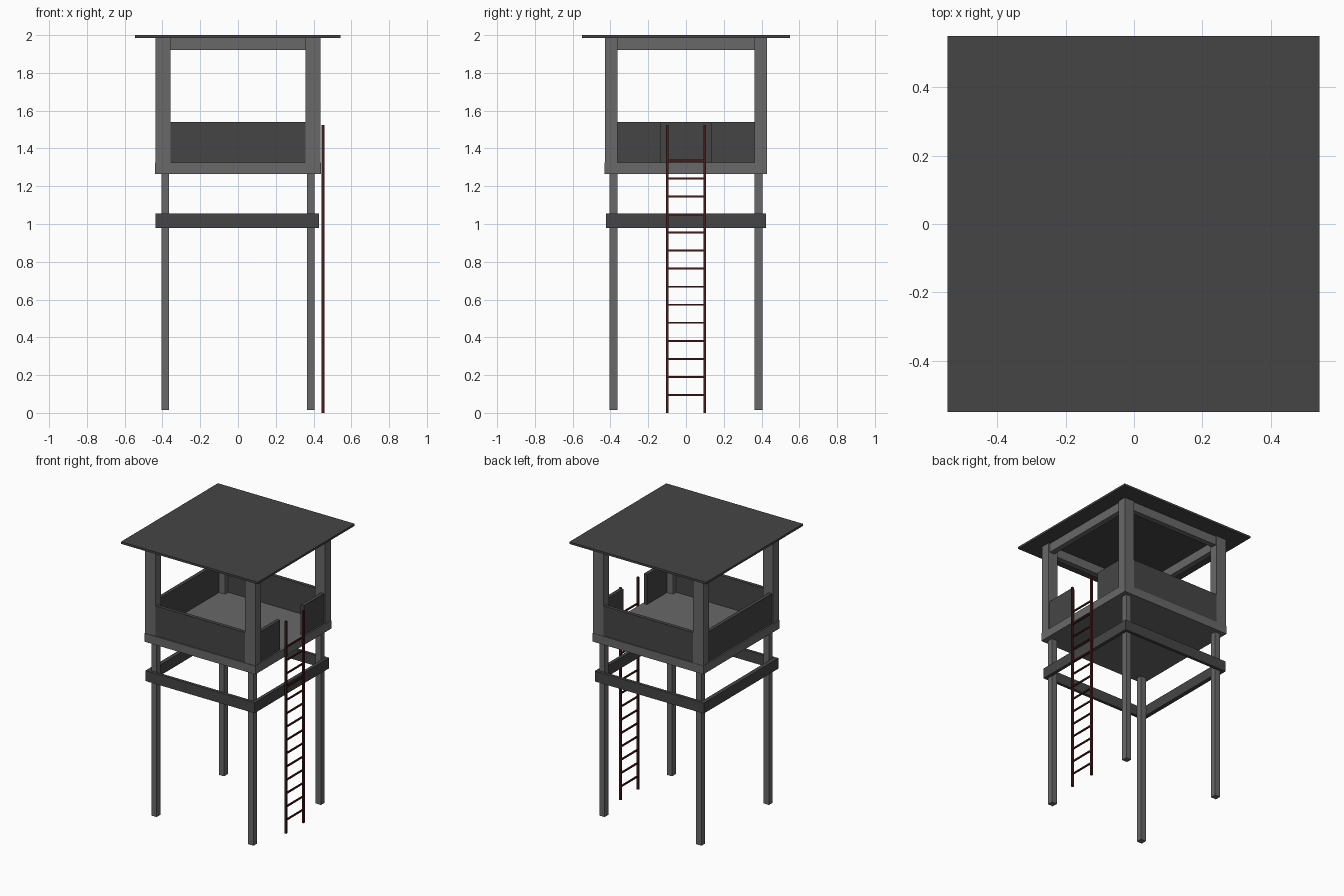
import bpy

if "Cube" in bpy.data.objects:
    bpy.data.objects.remove(bpy.data.objects["Cube"])


def material(name, rgb):
    m = bpy.data.materials.new(name)
    m.diffuse_color = (*rgb, 1)
    m.use_nodes = True
    m.node_tree.nodes["Principled BSDF"].inputs["Base Color"].default_value = m.diffuse_color
    return m


DARK = material("dark_grey", (0.06, 0.06, 0.06))
MID = material("mid_grey", (0.14, 0.14, 0.14))
RED = material("dark_red", (0.06, 0.012, 0.012))


def box(name, x, y, z, mat):
    """Box from (min, max) ranges on each axis."""
    bpy.ops.mesh.primitive_cube_add(size=1, location=[sum(r) / 2 for r in (x, y, z)])
    o = bpy.context.object
    o.name = name
    o.scale = [r[1] - r[0] for r in (x, y, z)]
    bpy.ops.object.transform_apply(location=False, rotation=False, scale=True)
    o.data.materials.append(mat)
    return o


def span(s, inner, outer):
    """Range from inner to outer on the side given by sign s."""
    return tuple(sorted((s * inner, s * outer)))


# Roof sheet and floor slab
box("roof", (-0.545, 0.542), (-0.55, 0.55), (1.985, 2.0), DARK)
box("floor", (-0.44, 0.44), (-0.432, 0.43), (1.265, 1.325), MID)

# Legs and cabin corner posts
for sx in (-1, 1):
    for sy in (-1, 1):
        box("leg", span(sx, 0.364, 0.406), span(sy, 0.362, 0.404), (0.015, 1.27), MID)
        box("cabin_post", span(sx, 0.357, 0.438), span(sy, 0.362, 0.428),
            (1.325, 1.985), MID)

for s in (-1, 1):
    # Brace ring around the legs
    box("brace_front_back", (-0.438, 0.428), span(s, 0.402, 0.424), (0.98, 1.055), DARK)
    box("brace_side", (-0.438, -0.408) if s < 0 else (0.404, 0.428), (-0.402, 0.402),
        (0.98, 1.055), DARK)
    # Beams under the roof
    box("beam_front_back", (-0.357, 0.357), span(s, 0.38, 0.42), (1.92, 1.985), MID)
    box("beam_side", span(s, 0.385, 0.425), (-0.362, 0.362), (1.92, 1.985), MID)
    # Low walls, with a doorway gap on the right side
    box("wall_front_back", (-0.357, 0.357), span(s, 0.398, 0.424), (1.325, 1.54), DARK)
    box("wall_right", (0.404, 0.43), span(s, 0.135, 0.362), (1.325, 1.54), DARK)
    # Ladder rails
    box("ladder_rail", (0.443, 0.457), (s * 0.099 - 0.006, s * 0.099 + 0.006),
        (0, 1.525), RED)
box("wall_left", (-0.43, -0.404), (-0.362, 0.362), (1.325, 1.54), DARK)

# Ladder rungs
for i in range(14):
    z = 0.095 + i * 0.0955
    box("ladder_rung", (0.445, 0.455), (-0.099, 0.099), (z - 0.005, z + 0.005), RED)
